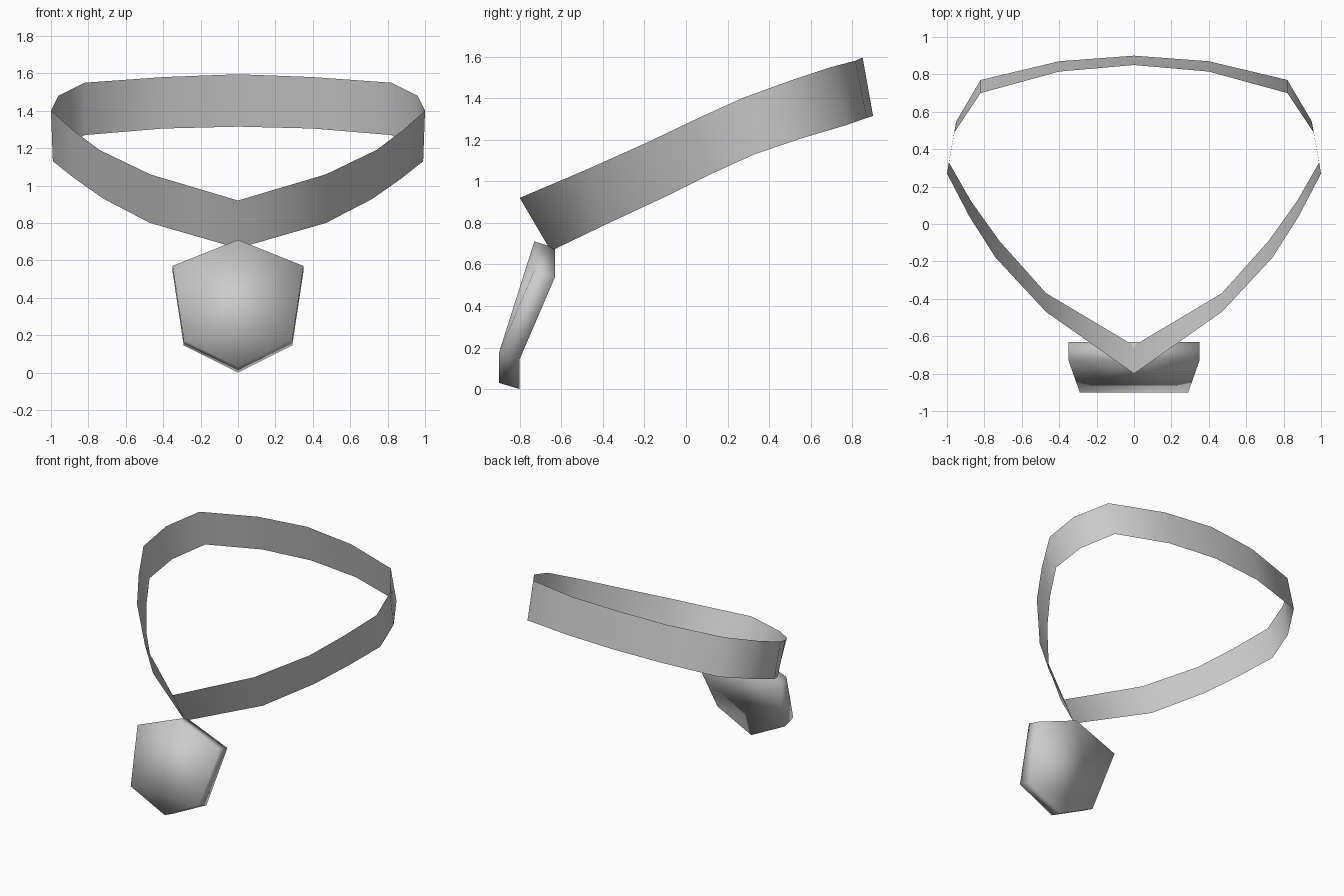
import bpy
import bmesh
from mathutils import Vector

cube = bpy.data.objects.get("Cube")
if cube:
    bpy.data.objects.remove(cube, do_unlink=True)

# Single plain grey finish
grey = bpy.data.materials.new("plain_grey")
grey.use_nodes = True
colour = (0.6, 0.6, 0.6, 1.0)
grey.diffuse_color = colour
grey.node_tree.nodes["Principled BSDF"].inputs["Base Color"].default_value = colour


def make_object(name, bm):
    """Turn a bmesh into a smooth shaded grey object."""
    for face in bm.faces:
        face.smooth = True
    mesh = bpy.data.meshes.new(name)
    bm.to_mesh(mesh)
    bm.free()
    mesh.materials.append(grey)
    obj = bpy.data.objects.new(name, mesh)
    bpy.context.collection.objects.link(obj)
    return obj


# Collar band: left half from front to back, upper and lower edge of each station
upper_edge = [(0, -0.80, 0.92), (0.47, -0.47, 1.06), (0.74, -0.18, 1.19),
              (0.88, 0.04, 1.295), (1.0, 0.27, 1.40), (0.96, 0.49, 1.48),
              (0.82, 0.70, 1.55), (0.40, 0.815, 1.58), (0, 0.85, 1.595)]
lower_edge = [(0, -0.65, 0.665), (0.47, -0.37, 0.80), (0.72, -0.09, 0.93),
              (0.87, 0.12, 1.035), (0.99, 0.33, 1.13), (0.95, 0.55, 1.205),
              (0.82, 0.77, 1.27), (0.40, 0.87, 1.305), (0, 0.90, 1.315)]
bm = bmesh.new()
upper = [bm.verts.new(p) for p in upper_edge]
lower = [bm.verts.new(p) for p in lower_edge]
for i in range(len(upper) - 1):
    bm.faces.new((lower[i], lower[i + 1], upper[i + 1], upper[i]))
band = make_object("collar_band", bm)
mirror = band.modifiers.new("mirror_halves", 'MIRROR')
mirror.use_axis = (True, False, False)
mirror.use_clip = True
mirror.merge_threshold = 0.001

# Pendant: bent five-sided plate, front outline pushed back to give thickness
outline = [(0, -0.73, 0.71), (-0.35, -0.73, 0.57), (-0.29, -0.90, 0.175),
           (0, -0.90, 0.03), (0.29, -0.90, 0.175), (0.35, -0.73, 0.57)]
depth = Vector((0, 0.10, -0.03))
bm = bmesh.new()
front = [bm.verts.new(p) for p in outline]
back = [bm.verts.new(Vector(p) + depth) for p in outline]
for a, b, c in ((0, 1, 2), (0, 2, 4), (2, 3, 4), (0, 4, 5)):
    bm.faces.new((front[a], front[b], front[c]))
    bm.faces.new((back[c], back[b], back[a]))
for i in range(len(outline)):
    j = (i + 1) % len(outline)
    bm.faces.new((front[j], front[i], back[i], back[j]))
bmesh.ops.recalc_face_normals(bm, faces=bm.faces)
make_object("pendant", bm)
